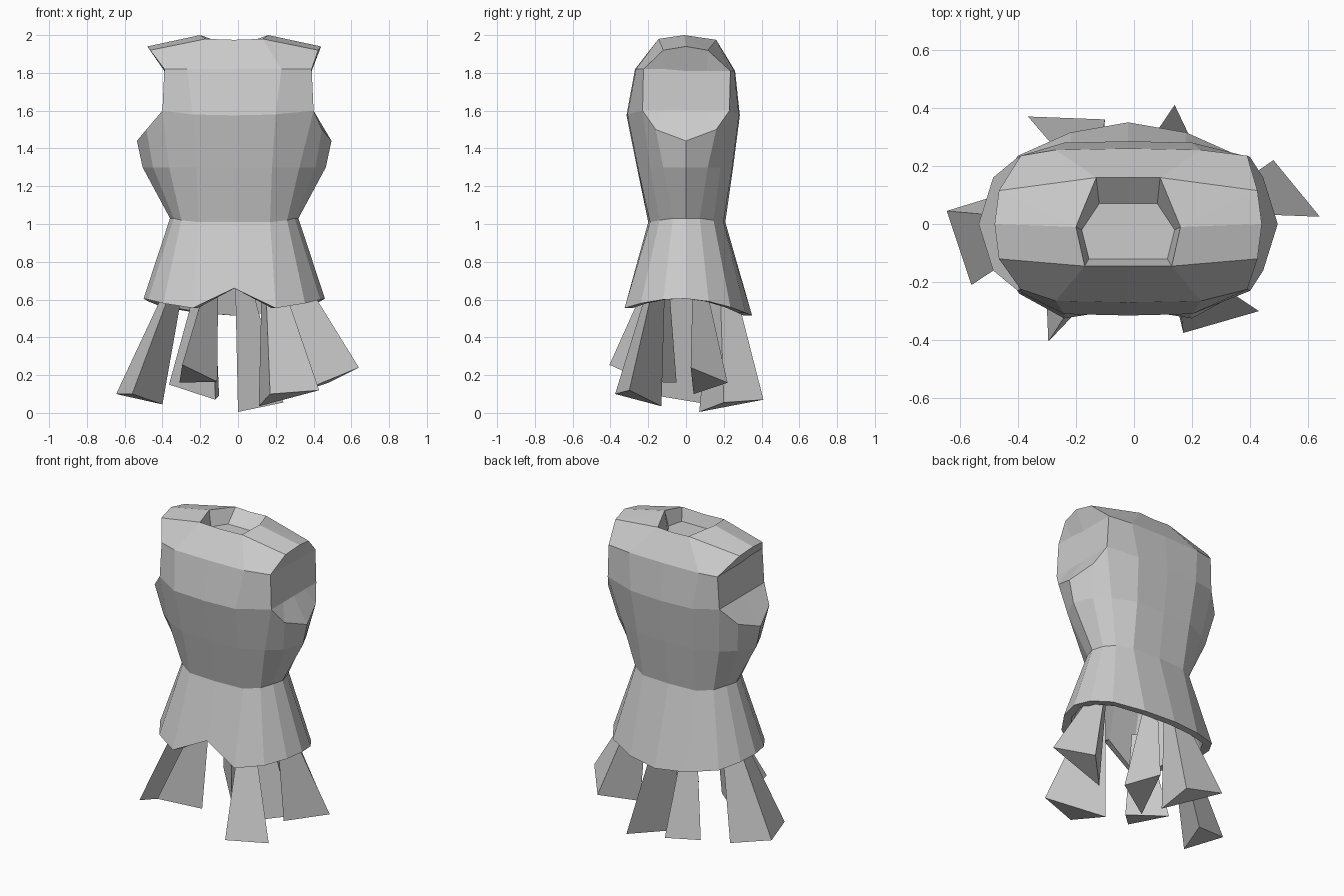
import bpy, bmesh
from mathutils import Vector

if "Cube" in bpy.data.objects:
    bpy.data.objects.remove(bpy.data.objects["Cube"])


def shift(x, y, z):
    # body sits slightly left of centre, except for the armhole corners
    return Vector((x if 0.38 < abs(x) < 0.405 else x - 0.02, y, z))


def ring(front, back=1.0):
    """Full 16-point ring from a half front outline (centre to side) and
    either a depth factor or an explicit half outline for the back."""
    if not isinstance(back, list):
        back = [(x, -y * back, z) for x, y, z in front[:4]]
    right = front + back[::-1]
    left = [(-x, y, z) for x, y, z in right[-2:0:-1]]
    return [shift(*p) for p in right + left]


def make_object(name, bm):
    bmesh.ops.remove_doubles(bm, verts=bm.verts, dist=0.002)
    bmesh.ops.recalc_face_normals(bm, faces=bm.faces)
    mesh = bpy.data.meshes.new(name)
    bm.to_mesh(mesh)
    bm.free()
    obj = bpy.data.objects.new(name, mesh)
    bpy.context.collection.objects.link(obj)
    return obj


def loft(name, rings, cap_start=False, cap_end=False):
    bm = bmesh.new()
    loops = [[bm.verts.new(p) for p in r] for r in rings]
    for a, b in zip(loops, loops[1:]):
        n = len(a)
        for i in range(n):
            j = (i + 1) % n
            bm.faces.new((a[i], a[j], b[j], b[i]))
    if cap_start:
        bm.faces.new(loops[0])
    if cap_end:
        bm.faces.new(loops[-1])
    return make_object(name, bm)


# torso: waist up to the chest, inset flat armholes, shoulders, neck hole
waist = ring([(0, -.20, 1.01), (.19, -.19, 1.01), (.28, -.14, 1.02),
              (.32, -.07, 1.03), (.34, 0, 1.03)], 1.04)
ribs = ring([(0, -.26, 1.3), (.2, -.255, 1.3), (.345, -.19, 1.3),
             (.43, -.12, 1.3), (.485, 0, 1.3)], 0.96)
chest = ring([(0, -.315, 1.575), (.22, -.31, 1.58), (.40, -.23, 1.6),
              (.465, -.16, 1.5), (.515, 0, 1.44)],
             [(0, .285, 1.575), (.22, .28, 1.58), (.40, .23, 1.6),
              (.465, .16, 1.5)])
armhole_low = ring([(0, -.315, 1.575), (.22, -.31, 1.58), (.40, -.23, 1.6),
                    (.40, -.11, 1.6), (.40, 0, 1.6)],
                   [(0, .285, 1.575), (.22, .28, 1.58), (.40, .23, 1.6),
                    (.40, .11, 1.6)])
armhole_high = ring([(0, -.27, 1.82), (.25, -.265, 1.82), (.39, -.225, 1.82),
                     (.39, -.11, 1.82), (.39, 0, 1.81)],
                    [(0, .26, 1.81), (.25, .255, 1.81), (.39, .235, 1.81),
                     (.39, .11, 1.81)])
shoulder = ring([(0, -.27, 1.82), (.25, -.265, 1.82), (.39, -.225, 1.82),
                 (.445, -.12, 1.92), (.46, 0, 1.94)],
                [(0, .26, 1.81), (.25, .255, 1.81), (.39, .235, 1.81),
                 (.445, .115, 1.92)])
top = ring([(0, -.145, 1.975), (.15, -.145, 1.98), (.445, -.12, 1.92),
            (.445, -.12, 1.92), (.46, 0, 1.94)],
           [(0, .16, 1.97), (.11, .16, 1.975), (.445, .115, 1.92),
            (.445, .115, 1.92)])
neck_side = (.18, -.01, 2.0)
neck = ring([(0, -.145, 1.975), (.15, -.145, 1.98)] + [neck_side] * 3,
            [(0, .16, 1.97), (.11, .16, 1.975)] + [neck_side] * 2)
floor_side = (.16, -.02, 1.9)
neck_floor = ring([(0, -.12, 1.9), (.135, -.12, 1.9)] + [floor_side] * 3,
                  [(0, .07, 1.9), (.1, .07, 1.9)] + [floor_side] * 2)
loft("torso", [waist, ribs, chest, armhole_low, armhole_high, shoulder,
               top, neck, neck_floor], cap_end=True)

# flared skirt with a notched, thick hem and hollow inside
hem = ring([(0, -.29, .66), (.22, -.325, .555), (.375, -.24, .58),
            (.455, -.12, .6), (.48, 0, .605)],
           [(0, .35, .515), (.2, .315, .53), (.38, .235, .56),
            (.455, .12, .59)])
hem_inner = [Vector((p.x * .89, p.y * .87, p.z)) for p in hem]
ceiling = [Vector((p.x * .88, p.y * .85, .96)) for p in waist]
loft("skirt", [waist, hem, hem_inner, ceiling], cap_end=True)

# hanging three-sided strips: top centre, then the three bottom corners
strips = {
    "strip_left": ((-.335, 0), (-.645, .045, .10), (-.56, -.21, .10), (-.40, .12, .045)),
    "strip_front_right": ((.17, -.16), (.43, -.30, .12), (.17, -.375, .10), (.11, -.13, .035)),
    "strip_front_left": ((-.15, -.15), (-.295, -.405, .255), (-.31, -.05, .16), (-.11, -.21, .165)),
    "strip_right": ((.31, .06), (.64, .025, .24), (.48, .22, .16), (.30, .04, .10)),
    "strip_back_left": ((-.16, .17), (-.365, .37, .15), (-.10, .36, .09), (-.12, .11, .07)),
    "strip_back_right": ((.03, .19), (0, .07, .005), (.14, .41, .07), (.24, .2, .055)),
}
for name, (centre, *corners) in strips.items():
    bottom = [Vector(c) for c in corners]
    mid = sum(bottom, Vector()) / 3
    start = Vector((centre[0], centre[1], .68))
    upper = [start + Vector(((p - mid).x, (p - mid).y, 0)) * .35 for p in bottom]
    loft(name, [upper, bottom], cap_start=True, cap_end=True)
